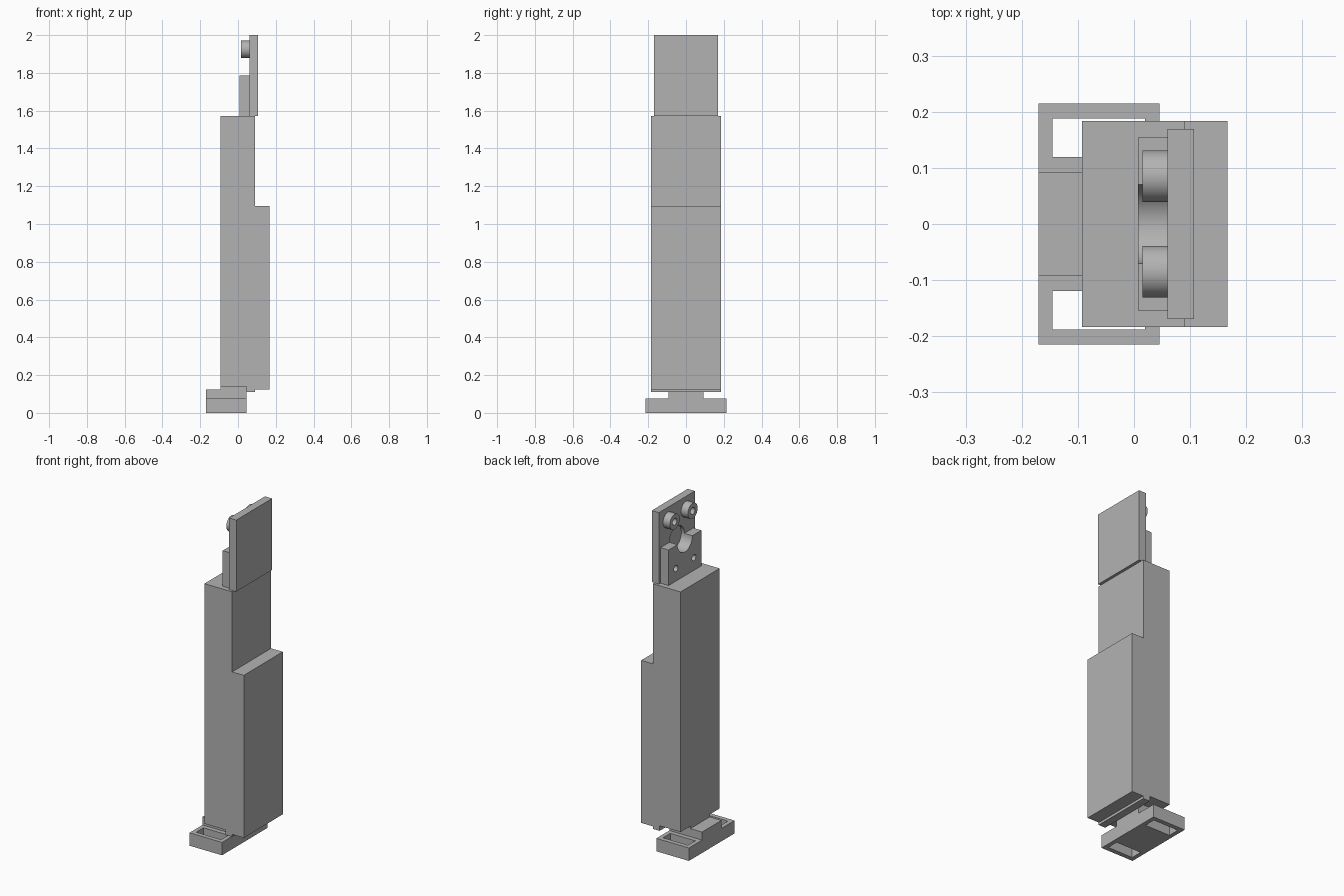
import bpy, bmesh, math
from mathutils import Matrix, Vector

cube = bpy.data.objects.get("Cube")
if cube:
    bpy.data.objects.remove(cube, do_unlink=True)

grey = bpy.data.materials.new("plain grey")
grey.use_nodes = True
grey.diffuse_color = (0.45, 0.45, 0.45, 1)
grey.node_tree.nodes["Principled BSDF"].inputs["Base Color"].default_value = (0.45, 0.45, 0.45, 1)


def finish(name, bm):
    bmesh.ops.recalc_face_normals(bm, faces=bm.faces[:])
    mesh = bpy.data.meshes.new(name)
    bm.to_mesh(mesh)
    bm.free()
    mesh.materials.append(grey)
    obj = bpy.data.objects.new(name, mesh)
    bpy.context.collection.objects.link(obj)
    return obj


def extrude_xz(name, points, half_width):
    """Side profile in x and z, extruded evenly across y."""
    bm = bmesh.new()
    face = bm.faces.new([bm.verts.new((x, -half_width, z)) for x, z in points])
    out = bmesh.ops.extrude_face_region(bm, geom=[face])["geom"]
    moved = [v for v in out if isinstance(v, bmesh.types.BMVert)]
    bmesh.ops.translate(bm, verts=moved, vec=(0, 2 * half_width, 0))
    return finish(name, bm)


def box(name, low, high):
    low, high = Vector(low), Vector(high)
    bm = bmesh.new()
    size = Matrix.Diagonal((high - low).to_4d())
    bmesh.ops.create_cube(bm, size=1, matrix=Matrix.Translation((low + high) / 2) @ size)
    return finish(name, bm)


def rod(name, x0, x1, y, z, radius):
    """Cylinder lying along x."""
    bm = bmesh.new()
    place = Matrix.Translation(((x0 + x1) / 2, y, z)) @ Matrix.Rotation(math.pi / 2, 4, 'Y')
    bmesh.ops.create_cone(bm, cap_ends=True, segments=48, radius1=radius,
                          radius2=radius, depth=x1 - x0, matrix=place)
    return finish(name, bm)


def activate(obj):
    bpy.ops.object.select_all(action='DESELECT')
    obj.select_set(True)
    bpy.context.view_layer.objects.active = obj


def cut(obj, cutters):
    activate(obj)
    for cutter in cutters:
        cutter.hide_render = True
        mod = obj.modifiers.new("cut", 'BOOLEAN')
        mod.operation = 'DIFFERENCE'
        mod.solver = 'EXACT'
        mod.object = cutter
        bpy.ops.object.modifier_apply(modifier=mod.name)
        bpy.data.objects.remove(cutter, do_unlink=True)


def smooth(obj):
    activate(obj)
    bpy.ops.object.shade_smooth_by_angle(angle=math.radians(30))


# Stepped main column, with a lip along its underside
extrude_xz("column", [
    (-0.093, 0.14), (0.045, 0.14), (0.045, 0.11), (0.09, 0.11), (0.09, 0.125),
    (0.167, 0.125), (0.167, 1.095), (0.09, 1.095), (0.09, 1.573), (-0.093, 1.573)], 0.184)

# Foot plate with a slot on each side
foot = box("foot_plate", (-0.17, -0.215, 0), (0.045, 0.215, 0.077))
cut(foot, [box("slot_cutter", (-0.145, min(s * 0.119, s * 0.188), -0.1),
               (0.02, max(s * 0.119, s * 0.188), 0.2)) for s in (-1, 1)])

# Neck joining the foot to the column
extrude_xz("foot_neck", [
    (-0.17, 0.077), (0.045, 0.077), (0.045, 0.14), (-0.093, 0.14),
    (-0.093, 0.125), (-0.17, 0.125)], 0.092)

# Tall head plate with a shallow round recess
head = box("head_plate", (0.06, -0.169, 1.573), (0.107, 0.169, 2.0))
cut(head, [rod("recess_cutter", 0.04, 0.08, 0, 1.785, 0.07)])
smooth(head)

# Lower bracket with a half-round notch and two small holes
bracket = box("bracket", (0.007, -0.154, 1.573), (0.06, 0.154, 1.785))
cut(bracket, [rod("notch_cutter", -0.1, 0.2, 0, 1.785, 0.07)]
    + [rod("hole_cutter", -0.1, 0.2, s * 0.085, 1.648, 0.018) for s in (-1, 1)])
smooth(bracket)

# Pair of hollow bosses near the top
for side, s in (("left", 1), ("right", -1)):
    boss = rod(side + "_boss", 0.015, 0.06, s * 0.085, 1.925, 0.046)
    cut(boss, [rod("bore_cutter", -0.1, 0.2, s * 0.085, 1.925, 0.02)])
    smooth(boss)
